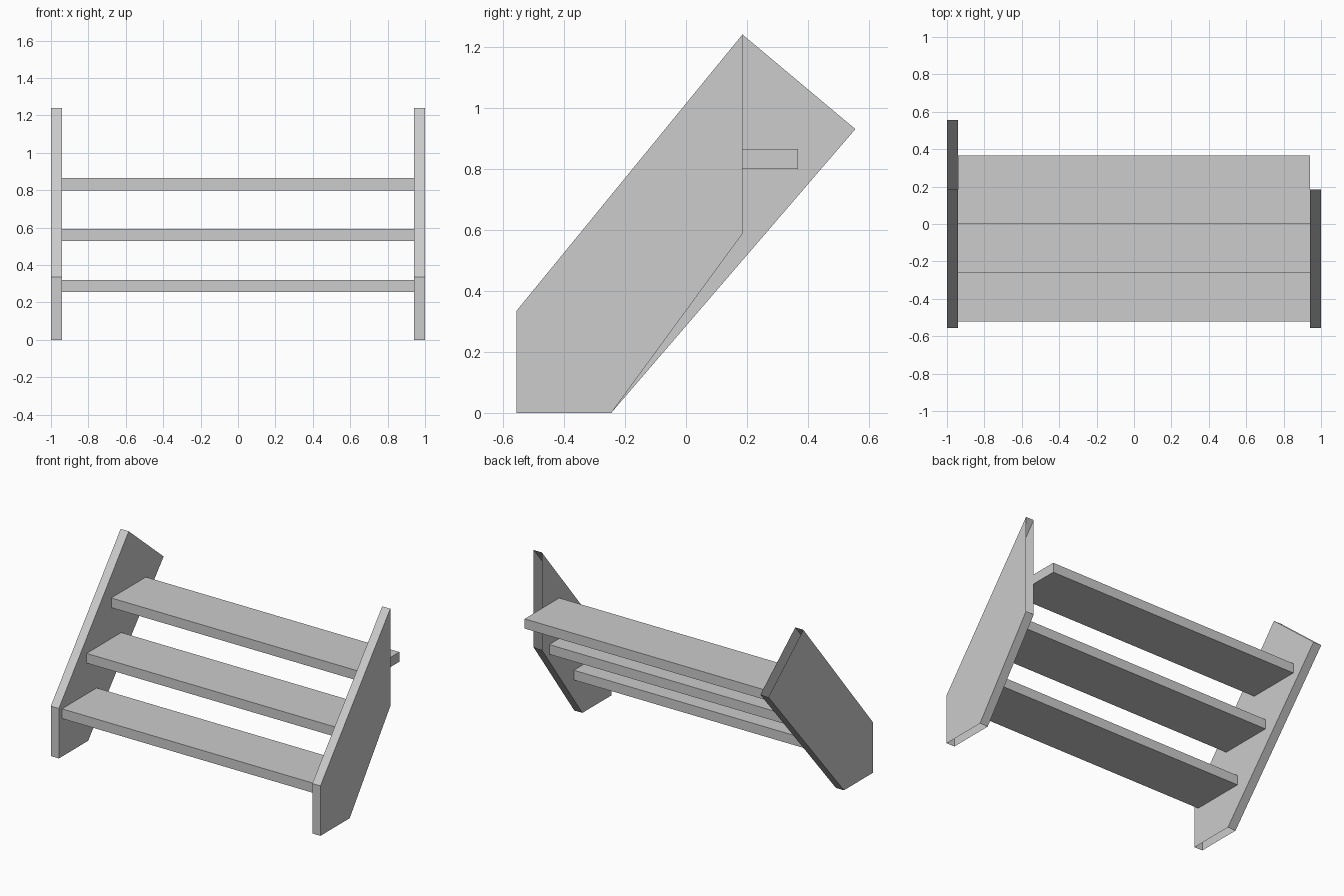
import bpy
import bmesh

default = bpy.data.objects.get("Cube")
if default:
    bpy.data.objects.remove(default, do_unlink=True)

grey = bpy.data.materials.new("light_grey")
grey.use_nodes = True
colour = (0.604, 0.604, 0.604, 1)
grey.diffuse_color = colour
grey.node_tree.nodes["Principled BSDF"].inputs["Base Color"].default_value = colour

INNER, OUTER = 0.94, 1.0


def finish(bm, name):
    bmesh.ops.recalc_face_normals(bm, faces=bm.faces[:])
    mesh = bpy.data.meshes.new(name)
    bm.to_mesh(mesh)
    bm.free()
    mesh.materials.append(grey)
    obj = bpy.data.objects.new(name, mesh)
    bpy.context.collection.objects.link(obj)


def side_panel(name, side, back_corner):
    """Board with a side profile; its foot and back end are left open."""
    foot_front, front_top, peak = (-0.555, 0), (-0.555, 0.335), (0.185, 1.24)
    foot_back = (-0.245, 0)
    profile = [foot_front, front_top, peak, back_corner, foot_back]
    open_edges = (2, 4)
    bm = bmesh.new()
    inner = [bm.verts.new((side * INNER, y, z)) for y, z in profile]
    outer = [bm.verts.new((side * OUTER, y, z)) for y, z in profile]
    bm.faces.new(inner)
    bm.faces.new(outer)
    for i in range(len(profile)):
        if i not in open_edges:
            j = (i + 1) % len(profile)
            bm.faces.new((inner[i], inner[j], outer[j], outer[i]))
    finish(bm, name)


def tread(name, front, bottom):
    """Flat step between the two side panels."""
    depth, thick = 0.367, 0.065
    bm = bmesh.new()
    bmesh.ops.create_cube(bm, size=1)
    bmesh.ops.scale(bm, vec=(2 * INNER, depth, thick), verts=bm.verts)
    bmesh.ops.translate(bm, vec=(0, front + depth / 2, bottom + thick / 2), verts=bm.verts)
    finish(bm, name)


# Side panels: the left one is cut off vertically at the back
side_panel("left_side_panel", 1, (0.185, 0.587))
side_panel("right_side_panel", -1, (0.555, 0.93))

# Three evenly spaced steps
for i, level in enumerate(("lower", "middle", "upper")):
    tread(level + "_tread", -0.522 + 0.261 * i, 0.255 + 0.272 * i)
